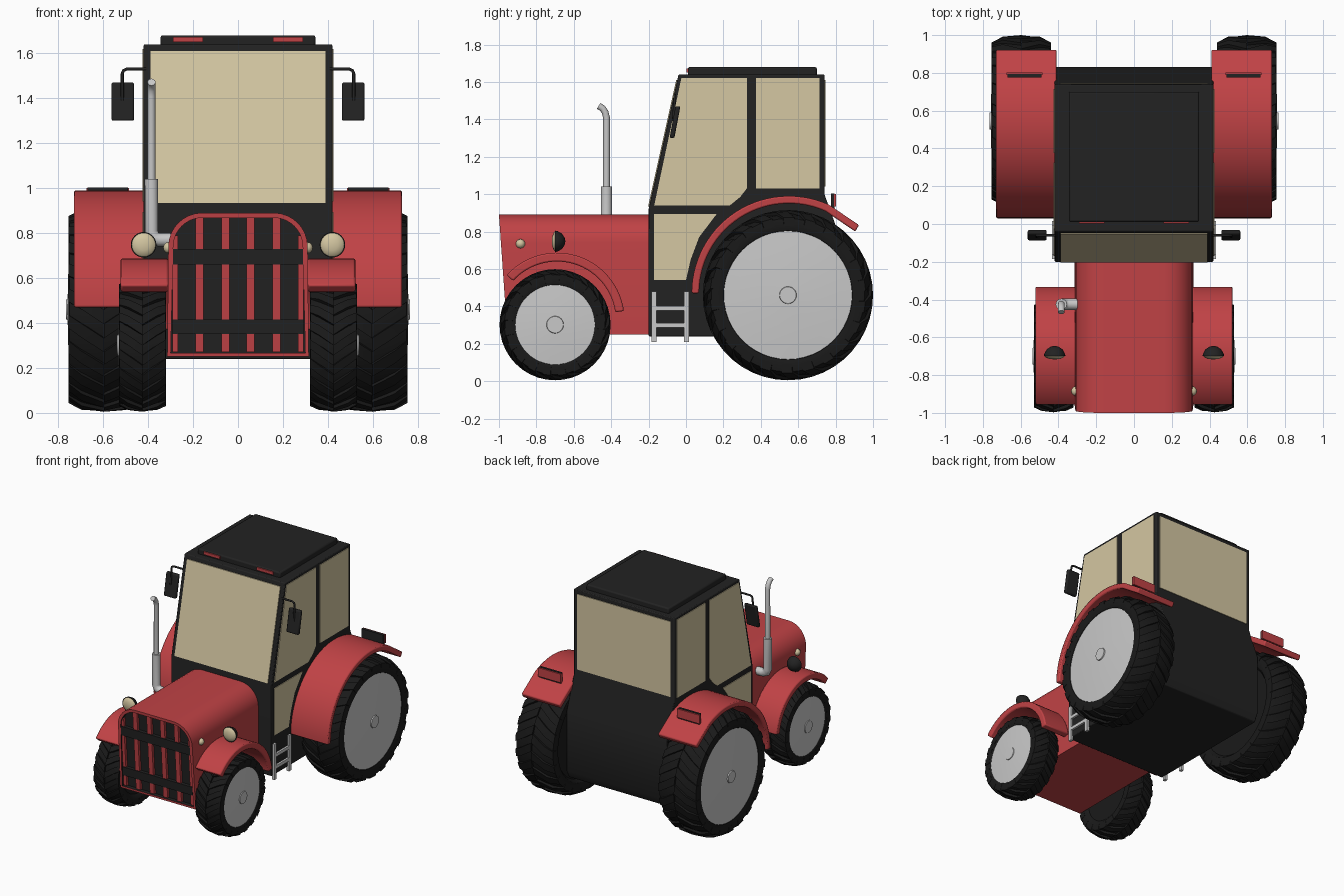
import bpy, bmesh, math
from math import sin, cos, pi, radians, sqrt

if "Cube" in bpy.data.objects:
    bpy.data.objects.remove(bpy.data.objects["Cube"])


def material(name, rgb):
    m = bpy.data.materials.new(name)
    m.diffuse_color = (*rgb, 1)
    m.use_nodes = True
    m.node_tree.nodes["Principled BSDF"].inputs["Base Color"].default_value = m.diffuse_color
    return m


RED = material("red paint", (0.53, 0.055, 0.06))
BLACK = material("black body", (0.016, 0.016, 0.016))
TYRE = material("tyre rubber", (0.010, 0.010, 0.010))
GLASS = material("cream glass", (0.66, 0.57, 0.36))
GREY = material("light grey metal", (0.58, 0.58, 0.58))


def finish(name, bm, mats, mirror=False, bevel=0, angle=35):
    """Turn a bmesh into an object, optionally bevelled and mirrored in x."""
    bmesh.ops.recalc_face_normals(bm, faces=bm.faces)
    me = bpy.data.meshes.new(name)
    bm.to_mesh(me)
    bm.free()
    for m in mats:
        me.materials.append(m)
    me.shade_smooth()
    me.set_sharp_from_angle(angle=radians(angle))
    ob = bpy.data.objects.new(name, me)
    bpy.context.collection.objects.link(ob)
    if bevel:
        b = ob.modifiers.new("bevel", 'BEVEL')
        b.width, b.segments, b.limit_method = bevel, 2, 'ANGLE'
        b.angle_limit = radians(40)
    if mirror:
        m = ob.modifiers.new("mirror", 'MIRROR')
        m.use_mirror_merge = False
    return ob


def loft(bm, a, b):
    """Closed solid between two matching outlines; returns the first cap."""
    va, vb = [bm.verts.new(p) for p in a], [bm.verts.new(p) for p in b]
    n = len(va)
    for i in range(n):
        j = (i + 1) % n
        bm.faces.new((va[i], va[j], vb[j], vb[i]))
    bm.faces.new(vb)
    return bm.faces.new(va)


def prism(name, pts, x0, x1, mat, **kw):
    """Side profile (y, z) extruded from x0 to x1."""
    bm = bmesh.new()
    loft(bm, [(x0, y, z) for y, z in pts], [(x1, y, z) for y, z in pts])
    return finish(name, bm, [mat], **kw)


def rect(y0, y1, z0, z1):
    return [(y0, z0), (y1, z0), (y1, z1), (y0, z1)]


def lathe(name, prof, c, mat, axis='X', n=48, angle=30):
    """Revolve (offset, radius) pairs around an axis through c."""
    bm = bmesh.new()
    rings = []
    for u, r in prof:
        ring = []
        for i in range(n):
            p, q = r * cos(2 * pi * i / n), r * sin(2 * pi * i / n)
            d = (u, p, q) if axis == 'X' else (p, u, q)
            ring.append(bm.verts.new([c[k] + d[k] for k in range(3)]))
        rings.append(ring)
    for a, b in zip(rings, rings[1:]):
        for i in range(n):
            j = (i + 1) % n
            bm.faces.new((a[i], a[j], b[j], b[i]))
    bmesh.ops.remove_doubles(bm, verts=bm.verts, dist=1e-5)
    return finish(name, bm, [mat], mirror=True, angle=angle)


def tube(name, pts, r, mat):
    cu = bpy.data.curves.new(name, 'CURVE')
    cu.dimensions, cu.bevel_depth, cu.bevel_resolution, cu.use_fill_caps = '3D', r, 4, True
    s = cu.splines.new('POLY')
    s.points.add(len(pts) - 1)
    for p, co in zip(s.points, pts):
        p.co = (*co, 1)
    s.use_smooth = True
    cu.materials.append(mat)
    ob = bpy.data.objects.new(name, cu)
    bpy.context.collection.objects.link(ob)


# Hood with a recessed black grille face, leaning slightly forward at the top
def front(z):
    return -1.0 + (0.89 - z) * 0.07


R = 0.15
arch = [(-0.315, 0.25), (0.315, 0.25)]
arch += [(0.16 + R * cos(t), 0.74 + R * sin(t)) for t in [pi / 2 * i / 8 for i in range(9)]]
arch += [(-x, z) for x, z in reversed(arch[2:])]
bm = bmesh.new()
cap = loft(bm, [(x, front(z), z) for x, z in arch], [(x, -0.19, z) for x, z in arch])
bmesh.ops.recalc_face_normals(bm, faces=bm.faces)
bmesh.ops.inset_region(bm, faces=[cap], thickness=0.022)
cap.material_index = 1
ext = bmesh.ops.extrude_discrete_faces(bm, faces=[cap])
grille = ext["faces"][0]
grille.material_index = 1
bmesh.ops.translate(bm, verts=grille.verts, vec=(0, 0.03, 0))
finish("hood", bm, [RED, BLACK])


# Grille bars follow the arch; black bands cross in front of them
def slat(name, x0, x1, z0, z1, d, mat, mirror):
    prism(name, [(front(z0) + d, z0), (front(z1) + d, z1), (front(z1) + 0.035, z1),
                 (front(z0) + 0.035, z0)], x0, x1, mat, mirror=mirror)


for x, w in ((0.056, 0.018), (0.172, 0.018), (0.28, 0.012)):
    top = 0.74 + sqrt(0.13 ** 2 - max(0, x + w / 2 - 0.16) ** 2) if x < 0.25 else 0.79
    slat("grille_bar", x - w, x + w, 0.27, top, 0.010, RED, True)
for z0, z1 in ((0.35, 0.415), (0.66, 0.73)):
    slat("grille_band", -0.293, 0.293, z0, z1, 0.004, BLACK, False)

# Cab and rear body as one profile
prism("cab_body", [(-0.2, 0.24), (-0.2, 0.92), (-0.04, 1.64), (0.74, 1.64), (0.74, 1.0),
                   (0.83, 0.75), (0.83, 0.30), (0.80, 0.24)], -0.42, 0.42, BLACK, bevel=0.006)
prism("roof_hatch", rect(0.01, 0.70, 1.63, 1.68), -0.345, 0.345, BLACK, bevel=0.01)
prism("roof_light", rect(0.002, 0.02, 1.65, 1.672), 0.155, 0.29, RED, mirror=True)


# Windows: thin plates on the cab faces
def pillar(z):
    return -0.2 + (z - 0.92) * 0.16 / 0.72


prism("windscreen", [(pillar(0.935) - 0.006, 0.935), (pillar(1.61) - 0.006, 1.61),
                     (pillar(1.61) + 0.002, 1.61), (pillar(0.935) + 0.002, 0.935)], -0.39, 0.39, GLASS)
prism("rear_window", rect(0.737, 0.745, 1.04, 1.61), -0.39, 0.39, GLASS)
for name, pts in (
        ("door_window", [(-0.17, 0.94), (0.235, 0.94), (0.29, 0.985), (0.325, 1.03), (0.325, 1.62), (-0.025, 1.62)]),
        ("side_window", rect(0.375, 0.715, 1.03, 1.62)),
        ("lower_door_window", [(-0.17, 0.54), (0.0, 0.54), (0.025, 0.65), (0.07, 0.77), (0.165, 0.895),
                               (-0.17, 0.895)])):
    prism(name, pts, 0.417, 0.425, GLASS, mirror=True)


# Wheels: tyre, chevron lugs and domed rim
def wheel(name, x, y, z, r, half, rim, lugs):
    c = (x, y, z)
    h, t = half, r - 0.014
    lathe(name + "_tyre", [(-0.8 * h, 0), (-0.8 * h, rim - 0.02), (-0.95 * h, rim), (-h, rim + 0.25 * (r - rim)),
                           (-0.97 * h, r * 0.90), (-0.65 * h, t - 0.012), (0, t), (0.65 * h, t - 0.012),
                           (0.97 * h, r * 0.90), (h, rim + 0.25 * (r - rim)), (0.95 * h, rim),
                           (0.85 * h, rim - 0.01), (0.8 * h, 0)], c, TYRE)
    bm = bmesh.new()
    for side in (-1, 1):
        for i in range(lugs):
            a0 = 2 * pi * (i + 0.25 * side) / lugs
            w = 0.5 * pi / lugs
            secs = []
            for u, top in ((0, r), (0.62, r - 0.008), (1.0, r * 0.915)):
                a = a0 - u * 1.6 * pi / lugs
                secs.append([bm.verts.new((x + side * u * h * 1.0, y + q * cos(a + e), z + q * sin(a + e)))
                             for q, e in ((top, -w), (top, w), (top - 0.045, w), (top - 0.045, -w))])
            for s0, s1 in zip(secs, secs[1:]):
                for k in range(4):
                    bm.faces.new((s0[k], s0[(k + 1) % 4], s1[(k + 1) % 4], s1[k]))
            bm.faces.new(secs[0])
            bm.faces.new(secs[-1])
    finish(name + "_tread", bm, [TYRE], mirror=True)
    lathe(name + "_rim", [(0.7 * h, rim), (0.93 * h, rim), (0.96 * h, rim * 0.8), (1.0 * h, rim * 0.5),
                          (1.02 * h, 0.046), (1.07 * h, 0.044), (1.07 * h, 0)], c, GREY)


wheel("rear_wheel", 0.597, 0.545, 0.46, 0.455, 0.158, 0.345, 22)
wheel("front_wheel", 0.425, -0.70, 0.302, 0.297, 0.105, 0.215, 20)


# Fenders: bands following an arc
def arc(cy, cz, r, a0, a1, n=28):
    return [(cy + r * cos(radians(a0 + (a1 - a0) * i / n)), cz + r * sin(radians(a0 + (a1 - a0) * i / n)))
            for i in range(n + 1)]


outer = arc(0.55, 0.47, 0.52, 180, 66) + [(0.925, 0.835)]
inner = arc(0.55, 0.47, 0.48, 180, 66) + [(0.905, 0.80)]
prism("rear_fender", outer + inner[::-1], 0.41, 0.73, RED, mirror=True, bevel=0.008)
prism("front_fender", arc(-0.69, 0.325, 0.362, 8, 138) + arc(-0.69, 0.325, 0.315, 8, 138)[::-1],
      0.31, 0.522, RED, mirror=True, bevel=0.008)

# Tail lights: black housing with red lens behind
prism("tail_light_housing", rect(0.775, 0.793, 0.90, 1.003), 0.49, 0.67, BLACK, mirror=True)
prism("tail_light_lens", rect(0.79, 0.803, 0.935, 1.0), 0.485, 0.675, RED, mirror=True)

# Headlights on the front fenders and small hood lamps
lathe("headlight_shell", [(0.055, 0), (0.051, 0.02), (0.036, 0.042), (0.012, 0.055), (0, 0.057), (0, 0)],
      (0.42, -0.70, 0.748), BLACK, 'Y', 24)
lathe("headlight_lens", [(0, 0.053), (-0.008, 0.045), (-0.015, 0.025), (-0.017, 0)],
      (0.42, -0.70, 0.748), GLASS, 'Y', 24, 60)
lathe("hood_lamp", [(0, 0.025), (0.012, 0.023), (0.022, 0.012), (0.025, 0)],
      (0.308, -0.885, 0.735), GLASS, 'X', 16, 60)

# Exhaust: thick elbow, thin stack with bent tip
ex, ey = -0.385, -0.425
tube("exhaust_elbow", [(-0.30, ey, 0.77), (-0.35, ey, 0.77), (-0.375, ey, 0.78), (ex, ey, 0.805), (ex, ey, 1.04)],
     0.03, GREY)
tube("exhaust_stack", [(ex, ey, 1.02), (ex, ey, 1.41), (ex, ey - 0.007, 1.437), (ex, ey - 0.02, 1.458),
                       (ex, ey - 0.042, 1.472)], 0.018, GREY)

# Access ladders
for y in (-0.172, 0.002):
    prism("ladder_rail", rect(y - 0.013, y + 0.013, 0.21, 0.48), 0.415, 0.435, GREY, mirror=True)
for z in (0.30, 0.39):
    prism("ladder_rung", rect(-0.165, 0.0, z - 0.012, z + 0.012), 0.415, 0.435, GREY, mirror=True)

# Mirrors hung from bent arms beside the windscreen
prism("mirror", [(-0.088, 1.30), (-0.062, 1.30), (-0.03, 1.47), (-0.056, 1.47)], 0.462, 0.563, BLACK,
      mirror=True, bevel=0.008)
for s in (-1, 1):
    tube("mirror_arm", [(s * 0.41, -0.06, 1.53), (s * 0.495, -0.06, 1.53), (s * 0.51, -0.06, 1.523),
                        (s * 0.515, -0.06, 1.508), (s * 0.515, -0.068, 1.39)], 0.007, BLACK)
